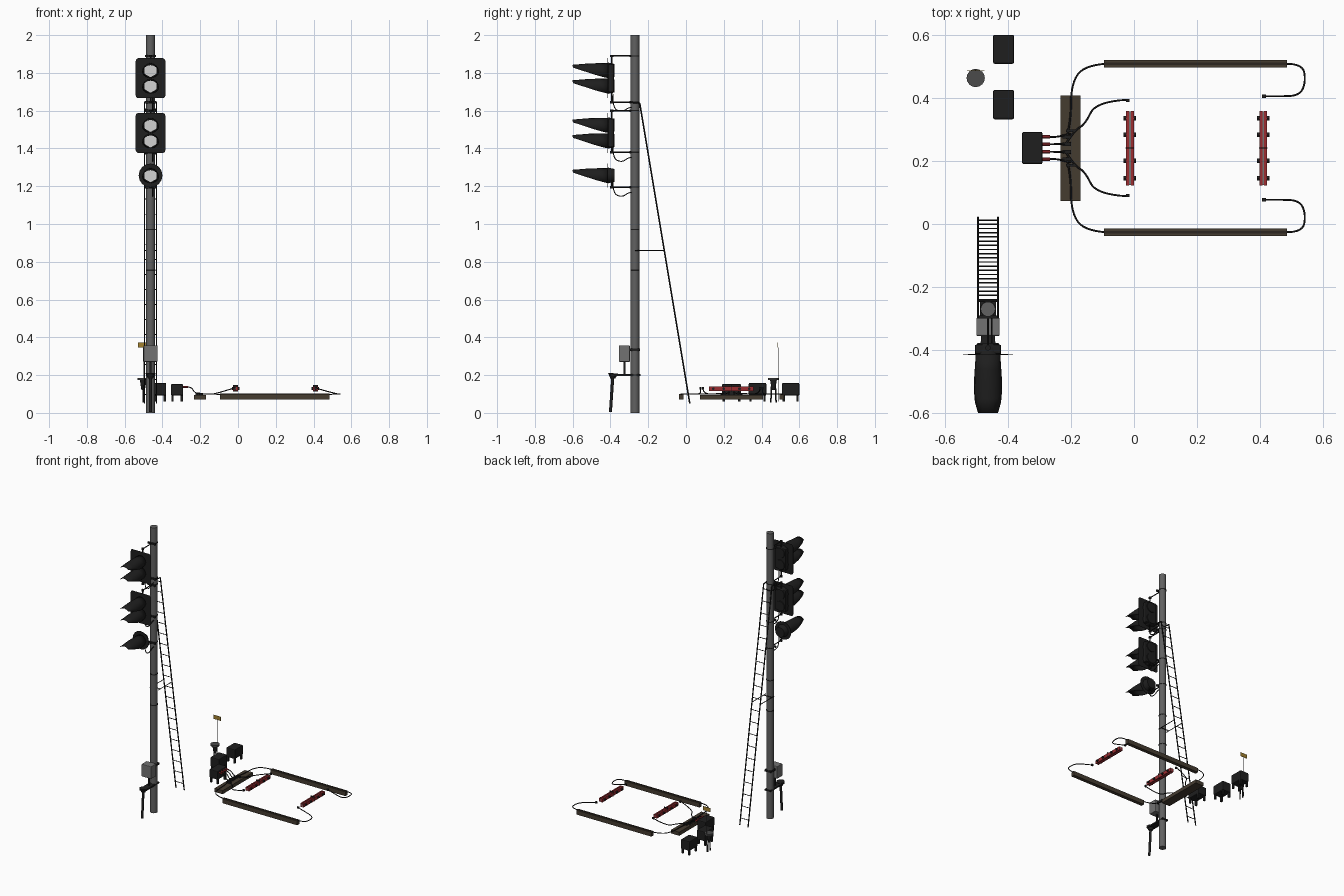
import bpy, bmesh, math
from mathutils import Vector

if "Cube" in bpy.data.objects:
    bpy.data.objects.remove(bpy.data.objects["Cube"])


def material(name, rgb):
    m = bpy.data.materials.new(name)
    m.diffuse_color = (*rgb, 1)
    m.use_nodes = True
    m.node_tree.nodes["Principled BSDF"].inputs["Base Color"].default_value = m.diffuse_color
    return m


BLACK = material("black", (0.013, 0.013, 0.013))
STEEL = material("mast grey", (0.12, 0.12, 0.12))
BOXGREY = material("box grey", (0.17, 0.17, 0.17))
CAPGREY = material("dark grey", (0.07, 0.07, 0.07))
LENS = material("lens white", (0.65, 0.65, 0.65))
WOOD = material("timber brown", (0.06, 0.045, 0.03))
GROOVE = material("groove brown", (0.025, 0.019, 0.014))
RED = material("red", (0.33, 0.025, 0.03))
YELLOW = material("yellow", (0.36, 0.22, 0.03))


def finish(name, bm, mat, smooth=False):
    me = bpy.data.meshes.new(name)
    bm.to_mesh(me)
    bm.free()
    ob = bpy.data.objects.new(name, me)
    bpy.context.collection.objects.link(ob)
    me.materials.append(mat)
    if smooth:
        bpy.ops.object.select_all(action='DESELECT')
        ob.select_set(True)
        bpy.context.view_layer.objects.active = ob
        bpy.ops.object.shade_smooth_by_angle(angle=math.radians(40))
    return ob


def box(name, a, b, mat, bevel=0.0):
    lo = [min(p) for p in zip(a, b)]
    hi = [max(p) for p in zip(a, b)]
    bm = bmesh.new()
    bmesh.ops.create_cube(bm, size=1)
    for v in bm.verts:
        v.co = Vector([(lo[i] + hi[i]) / 2 + v.co[i] * (hi[i] - lo[i]) for i in range(3)])
    if bevel:
        bmesh.ops.bevel(bm, geom=bm.edges[:], offset=bevel, segments=2, profile=0.5, affect='EDGES')
    return finish(name, bm, mat)


def cyl(name, a, b, r, mat, r2=None, sides=12):
    a, b = Vector(a), Vector(b)
    bm = bmesh.new()
    bmesh.ops.create_cone(bm, cap_ends=True, segments=sides, radius1=r,
                          radius2=r if r2 is None else r2, depth=(b - a).length)
    rot = (b - a).to_track_quat('Z', 'Y')
    for v in bm.verts:
        v.co = rot @ v.co + (a + b) / 2
    return finish(name, bm, mat, sides > 8)


def tube(name, pts, r, mat):
    """Smooth cable through control points, turned into a mesh."""
    cu = bpy.data.curves.new(name, 'CURVE')
    cu.dimensions = '3D'
    cu.bevel_depth, cu.bevel_resolution, cu.use_fill_caps = r, 1, True
    sp = cu.splines.new('NURBS')
    sp.points.add(len(pts) - 1)
    for p, c in zip(sp.points, pts):
        p.co = (*c, 1)
    sp.order_u, sp.use_endpoint_u, sp.resolution_u = 3, True, 6
    ob = bpy.data.objects.new(name, cu)
    bpy.context.collection.objects.link(ob)
    cu.materials.append(mat)
    bpy.ops.object.select_all(action='DESELECT')
    ob.select_set(True)
    bpy.context.view_layer.objects.active = ob
    bpy.ops.object.convert(target='MESH')
    return ob


MX, MY = -0.463, -0.27

# Mast and its clamp bands
cyl("mast", (MX, MY, 0), (MX, MY, 2), 0.0235, STEEL, sides=20)
for z in (1.89, 1.645, 1.6, 1.38, 1.195, 0.97, 0.755, 0.335, 0.2):
    cyl("mast_band", (MX, MY, z - 0.003), (MX, MY, z + 0.003), 0.025, BLACK, sides=16)


# Signal heads
def hood(z):
    """Flared visor, cut on a slant so that only the top reaches forward."""
    bm = bmesh.new()
    n, rows = 16, 4
    grid = []
    for i in range(n):
        t = 2 * math.pi * i / n
        full = 0.185 * min(1, 0.02 + (1 + math.cos(t)) / 1.75)
        col = []
        for j in range(rows + 1):
            d = full * j / rows
            r = 0.038 + 0.006 * min(1, d / 0.09)
            col.append(bm.verts.new((MX + r * math.sin(t), -0.415 - d,
                                     z + r * math.cos(t) - 0.015 * d / 0.185)))
        grid.append(col)
    for i in range(n):
        a, b = grid[i], grid[(i + 1) % n]
        for j in range(rows):
            bm.faces.new((a[j], b[j], b[j + 1], a[j + 1]))
    ob = finish("lamp_hood", bm, BLACK, True)
    mod = ob.modifiers.new("thickness", 'SOLIDIFY')
    mod.thickness, mod.offset = 0.002, 0


def lamp(z):
    cyl("lamp_body", (MX, -0.414, z), (MX, -0.378, z), 0.042, BLACK, r2=0.034, sides=16)
    cyl("lamp_lens", (MX, -0.412, z), (MX, -0.419, z), 0.036, LENS, sides=6)
    hood(z)


def arm(z, body_z):
    """Support arm from mast to head, with its upright pin."""
    cyl("head_arm", (MX, -0.4, z), (MX, MY, z), 0.0035, BLACK, sides=8)
    box("arm_clamp", (MX - 0.03, MY - 0.029, z - 0.006), (MX + 0.03, MY - 0.02, z + 0.006), BLACK)
    cyl("arm_pin", (MX, -0.393, z), (MX, -0.393, body_z), 0.004, BLACK, sides=8)
    cyl("arm_collar", (MX, -0.393, z - 0.006), (MX, -0.393, z + 0.006), 0.009, BLACK, sides=8)


def head_cable(z):
    tube("head_cable", [(MX + 0.012, -0.385, z + 0.04), (MX + 0.012, -0.39, z - 0.03),
                        (MX + 0.012, -0.34, z - 0.055), (MX + 0.012, -0.3, z - 0.025),
                        (MX + 0.012, MY - 0.015, z - 0.03)], 0.003, BLACK)


for lamps, top, bottom in (((1.813, 1.731), 1.89, 1.645), ((1.523, 1.441), 1.6, 1.38)):
    hi, lo = lamps[0] + 0.04, lamps[1] - 0.04
    # backplate: thin rounded rectangle
    bm = bmesh.new()
    bmesh.ops.create_cube(bm, size=1)
    for v in bm.verts:
        v.co = Vector((MX + v.co.x * 0.157, -0.414 + v.co.y * 0.0015, (hi + lo) / 2 + v.co.z * 0.212))
    corners = [e for e in bm.edges if abs((e.verts[0].co - e.verts[1].co).y) > 0.001]
    bmesh.ops.bevel(bm, geom=corners, offset=0.015, segments=3, profile=0.5, affect='EDGES')
    finish("backplate", bm, BLACK)
    box("head_body", (MX - 0.042, -0.413, lo + 0.006), (MX + 0.042, -0.382, hi - 0.006), BLACK, 0.006)
    for z in lamps:
        lamp(z)
    arm(top, hi - 0.01)
    arm(bottom, lo + 0.01)
    head_cable(bottom)
cyl("round_backplate", (MX, -0.413, 1.257), (MX, -0.415, 1.257), 0.063, BLACK, sides=16)
lamp(1.257)
arm(1.195, 1.225)
head_cable(1.195)


# Ladder leaning on the mast
def ladder_pt(x, t):
    return (x, 0.02 - 0.265 * t, 0.05 + 1.59 * t)


LX = (MX - 0.032, MX + 0.032)
for x in LX:
    cyl("ladder_rail", ladder_pt(x, 0), ladder_pt(x, 1), 0.004, BLACK, sides=6)
    cyl("ladder_hook", ladder_pt(x, 1), (x, MY - 0.03, 1.645), 0.004, BLACK, sides=6)
    cyl("ladder_brace", (x, MY, 0.86), (x, -0.113, 0.86), 0.0025, BLACK, sides=6)
cyl("brace_bar", (LX[0], MY + 0.025, 0.86), (LX[1], MY + 0.025, 0.86), 0.003, BLACK, sides=6)
for i in range(20):
    t = 0.03 + 0.95 * i / 19
    cyl("ladder_rung", ladder_pt(LX[0], t), ladder_pt(LX[1], t), 0.0025, BLACK, sides=6)

# Junction box, bracket and conduit at the mast foot
box("junction_box", (MX - 0.037, -0.355, 0.27), (MX + 0.037, -0.297, 0.357), BOXGREY, 0.004)
box("junction_strap", (MX - 0.025, -0.298, 0.328), (MX + 0.025, MY + 0.026, 0.341), BLACK)
cyl("junction_stem", (MX, -0.325, 0.2), (MX, -0.325, 0.272), 0.006, BLACK)
box("foot_bracket", (MX - 0.022, -0.4, 0.195), (MX + 0.022, MY + 0.028, 0.205), BLACK)
cyl("conduit_cup", (MX, -0.388, 0.182), (MX, -0.386, 0.21), 0.013, BLACK, r2=0.027)
cyl("conduit", (MX, -0.4, 0.004), (MX, -0.388, 0.185), 0.008, BLACK)


# Trackside equipment boxes on legs
def equipment_box(x0, x1, y0, y1, top):
    box("equipment_box", (x0, y0, 0.092), (x1, y1, top), BLACK, 0.005)
    for x in (x0 + 0.008, x1 - 0.008):
        for y in (y0 + 0.01, y1 - 0.01):
            box("box_leg", (x - 0.006, y - 0.006, 0.06), (x + 0.006, y + 0.006, 0.1), BLACK)


equipment_box(-0.447, -0.38, 0.508, 0.6, 0.158)
equipment_box(-0.447, -0.38, 0.332, 0.425, 0.158)
equipment_box(-0.355, -0.29, 0.19, 0.292, 0.152)

# Cable post with cap and marker sign
PX, PY = -0.502, 0.463
cyl("post_cap", (PX, PY, 0.174), (PX, PY, 0.186), 0.029, CAPGREY, sides=16)
cyl("post_neck", (PX, PY, 0.12), (PX, PY, 0.175), 0.009, BLACK, r2=0.018)
for s in (-1, 1):
    cyl("post_leg", (PX, PY + s * 0.014, 0.055), (PX, PY + s * 0.009, 0.17), 0.004, BLACK, sides=8)
cyl("marker_rod", (PX, 0.488, 0.06), (PX, 0.488, 0.346), 0.0018, CAPGREY, sides=6)
box("marker_sign", (PX - 0.028, 0.4855, 0.345), (PX + 0.028, 0.4875, 0.373), YELLOW)

# Timber sleeper carrying the cables
box("sleeper_timber", (-0.233, 0.073, 0.07), (-0.17, 0.408, 0.095), WOOD)

# Cable troughs and loops, mirrored about CY
CY = 0.241
for s in (-1, 1):
    def P(x, d, z):
        return (x, CY + s * d, z)
    box("cable_trough", P(-0.095, 0.255, 0.07), P(0.485, 0.279, 0.1), WOOD)
    box("trough_groove", P(-0.095, 0.263, 0.1), P(0.485, 0.271, 0.102), GROOVE)
    tube("outer_cable", [P(-0.215, 0.03, 0.105), P(-0.2, 0.08, 0.1), P(-0.2, 0.2, 0.1),
                         P(-0.16, 0.262, 0.1), P(-0.09, 0.267, 0.098)], 0.003, BLACK)
    tube("end_loop", [P(0.48, 0.267, 0.098), P(0.535, 0.268, 0.1), P(0.545, 0.21, 0.1),
                      P(0.525, 0.165, 0.1), P(0.45, 0.164, 0.12), P(0.41, 0.164, 0.132)], 0.003, BLACK)
    tube("inner_cable", [P(-0.215, 0.015, 0.105), P(-0.19, 0.055, 0.1), P(-0.155, 0.075, 0.1),
                         P(-0.12, 0.148, 0.1), P(-0.02, 0.153, 0.132)], 0.003, BLACK)
    for x, d in ((-0.02, 0.151), (0.412, 0.164)):
        box("cable_plug", P(x - 0.006, d - 0.005, 0.125), P(x + 0.006, d + 0.005, 0.137), BLACK)
    # feeder cables with red connectors, and clips on the sleeper
    for d in (0.012, 0.035):
        cyl("red_connector", P(-0.29, d, 0.138), P(-0.266, d, 0.138), 0.0055, RED, sides=8)
        tube("feeder_cable", [P(-0.268, d, 0.138), P(-0.245, d, 0.136), P(-0.23, d * 1.1, 0.105),
                              P(-0.2, d * 1.3, 0.1)], 0.003, BLACK)
        box("cable_clip", P(-0.226, d - 0.005, 0.093), P(-0.2, d + 0.005, 0.107), BLACK)
    box("cable_clip", P(-0.215, 0.051, 0.093), P(-0.185, 0.059, 0.106), BLACK)

# Insulated joint bars with bolts
for x in (-0.013, 0.41):
    for s in (-1, 1):
        box("joint_bar", (x + s * 0.003, 0.122, 0.116), (x + s * 0.0125, 0.358, 0.14), RED)
    box("joint_core", (x - 0.003, 0.123, 0.121), (x + 0.003, 0.357, 0.136), BOXGREY)
    for y in (0.145, 0.2, 0.283, 0.335):
        for s in (-1, 1):
            cyl("bolt_nut", (x + s * 0.012, y, 0.128), (x + s * 0.02, y, 0.128), 0.008, BLACK, sides=6)
    box("joint_gap", (x - 0.0135, 0.239, 0.114), (x + 0.0135, 0.242, 0.148), BLACK)
